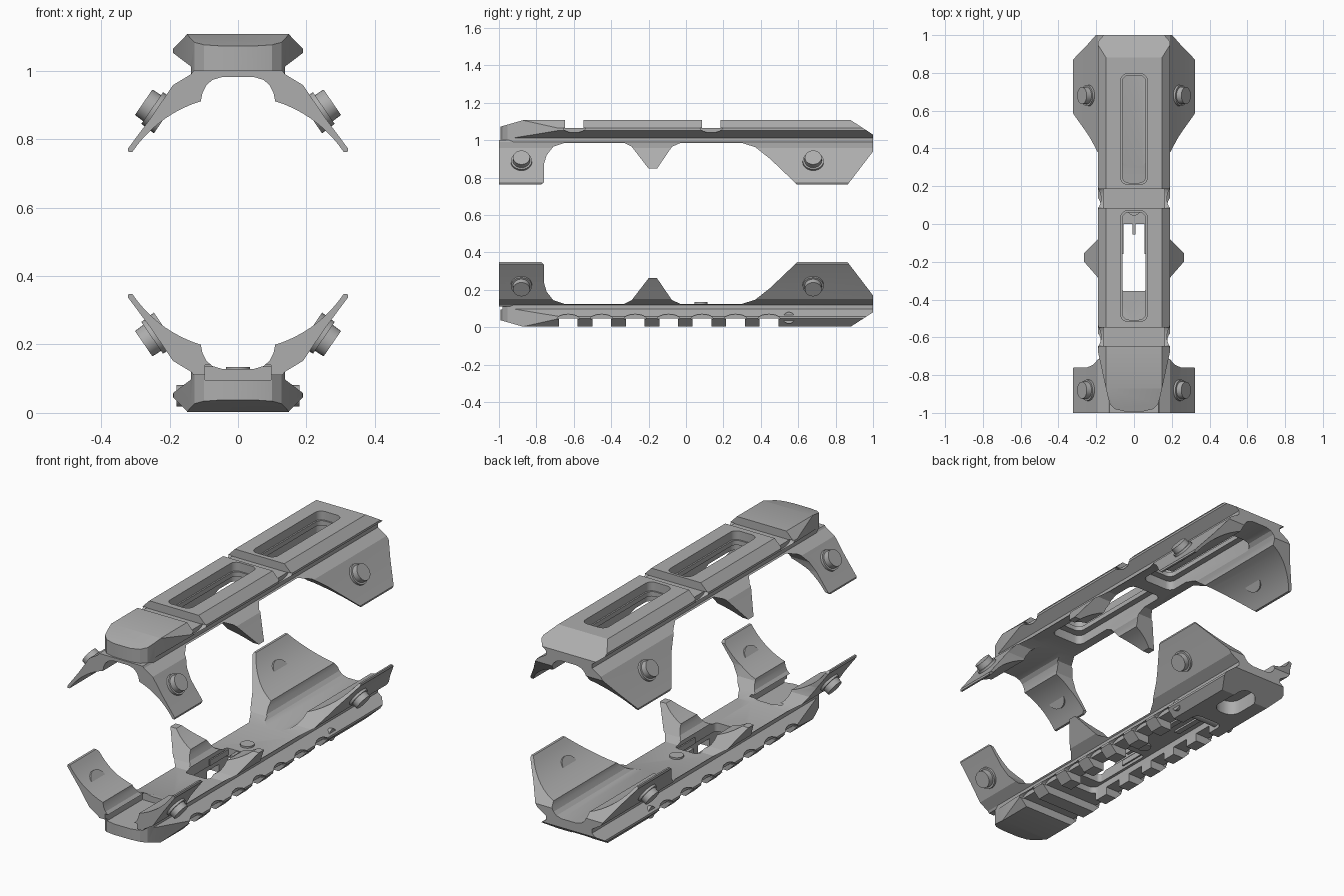
import bpy, bmesh, math
from mathutils import Vector, Matrix

cube = bpy.data.objects.get("Cube")
if cube:
    bpy.data.objects.remove(cube)

MID = 0.555  # height of the mirror plane between the two rails
grey = bpy.data.materials.new("matte grey")
grey.use_nodes = True
COLOUR = (0.42, 0.42, 0.42, 1)
grey.diffuse_color = COLOUR
grey.node_tree.nodes["Principled BSDF"].inputs["Base Color"].default_value = COLOUR


def to_object(bm, name):
    bmesh.ops.recalc_face_normals(bm, faces=bm.faces)
    mesh = bpy.data.meshes.new(name)
    bm.to_mesh(mesh)
    bm.free()
    mesh.materials.append(grey)
    obj = bpy.data.objects.new(name, mesh)
    bpy.context.collection.objects.link(obj)
    return obj


def prism(name, points, axis, start, end):
    """Extrude a 2D outline along x, y or z."""
    place = {"x": lambda a, b: (start, a, b),
             "y": lambda a, b: (a, start, b),
             "z": lambda a, b: (a, b, start)}[axis]
    bm = bmesh.new()
    face = bm.faces.new([bm.verts.new(place(*p)) for p in points])
    new = bmesh.ops.extrude_face_region(bm, geom=[face])["geom"]
    shift = Vector([end - start if c == axis else 0 for c in "xyz"])
    bmesh.ops.translate(bm, vec=shift, verts=[v for v in new if isinstance(v, bmesh.types.BMVert)])
    return to_object(bm, name)


def box(name, x0, x1, y0, y1, z0, z1):
    return prism(name, [(x0, y0), (x1, y0), (x1, y1), (x0, y1)], "z", z0, z1)


def cylinder(name, radius1, radius2, depth, matrix):
    bm = bmesh.new()
    bmesh.ops.create_cone(bm, cap_ends=True, segments=24, radius1=radius1, radius2=radius2,
                          depth=depth, matrix=matrix)
    return to_object(bm, name)


def combine(obj, other, operation):
    mod = obj.modifiers.new("cut", "BOOLEAN")
    mod.operation, mod.solver, mod.object = operation, "EXACT", other
    graph = bpy.context.evaluated_depsgraph_get()
    mesh = bpy.data.meshes.new_from_object(obj.evaluated_get(graph))
    obj.modifiers.clear()
    obj.data = mesh
    bpy.data.objects.remove(other)


def mirrored(half):
    return half + [(-x, b) for x, b in reversed(half)]


def slot_outline(w, y0, y1, r):
    """Rounded rectangle seen from above."""
    pts = []
    for cx, cy, a0 in ((w - r, y1 - r, 0), (r - w, y1 - r, 90), (r - w, y0 + r, 180), (w - r, y0 + r, 270)):
        for i in range(6):
            a = math.radians(a0 + 18 * i)
            pts.append((cx + r * math.cos(a), cy + r * math.sin(a)))
    return pts


def slot(w, y0, y1, z0, z1, r=0.035):
    return prism("slot_cutter", slot_outline(w, y0, y1, r), "z", z0, z1)


def make_rail(name):
    # dovetail rail, trimmed by its side and plan outlines
    rail = prism(name, mirrored([(0.137, 0.985), (0.137, 1.012), (0.19, 1.052), (0.19, 1.064), (0.148, 1.107)]),
                 "y", -1.1, 1.1)
    side = [(-1, 0.9), (-1, 1.07), (-0.85, 1.113), (0.87, 1.114), (1, 1.03), (1, 0.9)]
    combine(rail, prism("side_trim", side, "x", -0.5, 0.5), "INTERSECT")
    plan = [(0.25, 1.1), (0.25, -0.6), (0.19, -0.68), (0.14, -0.91), (0.127, -0.955), (0.1, -0.98), (0.05, -0.992)]
    combine(rail, prism("plan_trim", mirrored(plan), "z", 0.8, 1.3), "INTERSECT")

    # curved arms, one section trimmed to the three pairs
    arc = [(0.372 * math.sin(a), MID + 0.372 * math.cos(a))
           for a in (math.radians(56 - 39 * i / 9) for i in range(10))]
    half = [(0.13, 1.0), (0.137, 0.99), (0.19, 0.958), (0.252, 0.866), (0.322, 0.772), (0.32, 0.762)]
    half += arc + [(0.104, 0.935), (0.093, 0.957), (0.075, 0.973), (0.045, 0.982)]
    arms = prism("arms", mirrored(half), "y", -1.1, 1.1)
    trim = [(-1, 1.05), (-1, 0.757), (-0.78, 0.757), (-0.76, 0.775), (-0.76, 0.87), (-0.745, 0.92),
            (-0.71, 0.965), (-0.65, 0.985), (-0.33, 0.985), (-0.29, 0.965), (-0.2, 0.848), (-0.155, 0.848),
            (-0.075, 0.965), (-0.03, 0.985), (0.3, 0.985), (0.37, 0.963), (0.45, 0.9), (0.6, 0.757),
            (0.86, 0.757), (1, 0.94), (1, 1.05)]
    combine(arms, prism("arm_trim", trim, "x", -0.5, 0.5), "INTERSECT")
    combine(rail, arms, "UNION")
    return rail


def cut_groove(rail, y, w):
    # square cross groove with a shallow scoop at each end
    combine(rail, box("groove", -0.3, 0.3, y - w, y + w, 1.064, 1.2), "DIFFERENCE")
    scoop = [(y + 1.2 * w * math.cos(a), 1.066 - 0.026 * math.sin(a))
             for a in (math.pi * i / 8 for i in range(9))]
    for s in (-1, 1):
        combine(rail, prism("scoop", scoop, "x", s * 0.165, s * 0.3), "DIFFERENCE")


def make_buttons(prefix):
    # round studs through the arms, square to the outer face
    parts = []
    for label, y in (("front", -0.88), ("back", 0.68)):
        for side, s in (("left", 1), ("right", -1)):
            normal = Vector((s * 0.825, 0, 0.565))
            turn = normal.to_track_quat("Z", "Y").to_matrix().to_4x4()
            base = Vector((s * 0.241, y, 0.884))
            for part, r1, r2, lo, hi in (("stud", 0.047, 0.045, -0.01, 0.042),
                                         ("stud_collar", 0.058, 0.056, -0.034, 0.012)):
                at = Matrix.Translation(base + normal * (lo + hi) / 2)
                parts.append(cylinder(f"{prefix}_{label}_{side}_{part}", r1, r2, hi - lo, at @ turn))
    return parts


def flip(obj):
    """Mirror a part to the lower rail."""
    bm = bmesh.new()
    bm.from_mesh(obj.data)
    for v in bm.verts:
        v.co.z = 2 * MID - v.co.z
    bmesh.ops.reverse_faces(bm, faces=bm.faces)
    bm.to_mesh(obj.data)
    bm.free()


# upper rail with two long slots, each with a wider recess beneath
upper = make_rail("upper_rail")
for y in (-0.597, 0.135):
    cut_groove(upper, y, 0.05)
for y0, y1 in ((-0.515, 0.07), (0.21, 0.795)):
    combine(upper, slot(0.095, y0 - 0.03, y1 + 0.03, 0.93, 1.035), "DIFFERENCE")
    combine(upper, slot(0.062, y0 + 0.008, y1 - 0.008, 0.9, 1.2), "DIFFERENCE")
    combine(upper, slot(0.07, y0, y1, 1.06, 1.2), "DIFFERENCE")
parts = [upper] + make_buttons("upper")

# lower rail with seven cross grooves, a centre channel and a window
lower = make_rail("lower_rail")
for i in range(7):
    cut_groove(lower, -0.63 + 0.179 * i, 0.05)
combine(lower, slot(0.085, -0.42, 0.6, 1.03, 1.2), "DIFFERENCE")
combine(lower, slot(0.07, 0.7, 0.92, 1.03, 1.2, 0.06), "DIFFERENCE")
combine(lower, slot(0.07, -0.355, 0.0, 0.9, 1.2, 0.02), "DIFFERENCE")
combine(lower, box("front_recess", -0.096, 0.096, -1.1, -0.68, 0.97, 1.014), "DIFFERENCE")
lower_parts = [lower] + make_buttons("lower")

# prongs and stop inside the window
lower_parts.append(box("window_stop", -0.009, 0.009, -0.055, 0.01, 0.99, 1.02))
for side, s in (("left", 1), ("right", -1)):
    x = s * 0.059
    lower_parts.append(box(f"window_{side}_prong", x - 0.004, x + 0.004, -0.16, 0.01, 0.99, 1.02))
    lower_parts.append(box(f"channel_{side}_strip", s * 0.035 - 0.015, s * 0.035 + 0.015, 0.3, 0.5, 1.028, 1.04))
# screw boss and cross pin
lower_parts.append(cylinder("screw_boss", 0.035, 0.035, 0.065, Matrix.Translation((0, 0.08, 1.008))))
lower_parts.append(cylinder("cross_pin", 0.031, 0.031, 0.36,
                            Matrix.Translation((0, 0.55, 1.06)) @ Matrix.Rotation(math.pi / 2, 4, "Y")))
for part in lower_parts:
    flip(part)

# smooth the curves, keep the edges
bpy.ops.object.select_all(action="DESELECT")
for part in parts + lower_parts:
    part.select_set(True)
bpy.context.view_layer.objects.active = upper
bpy.ops.object.shade_smooth_by_angle(angle=math.radians(20))
